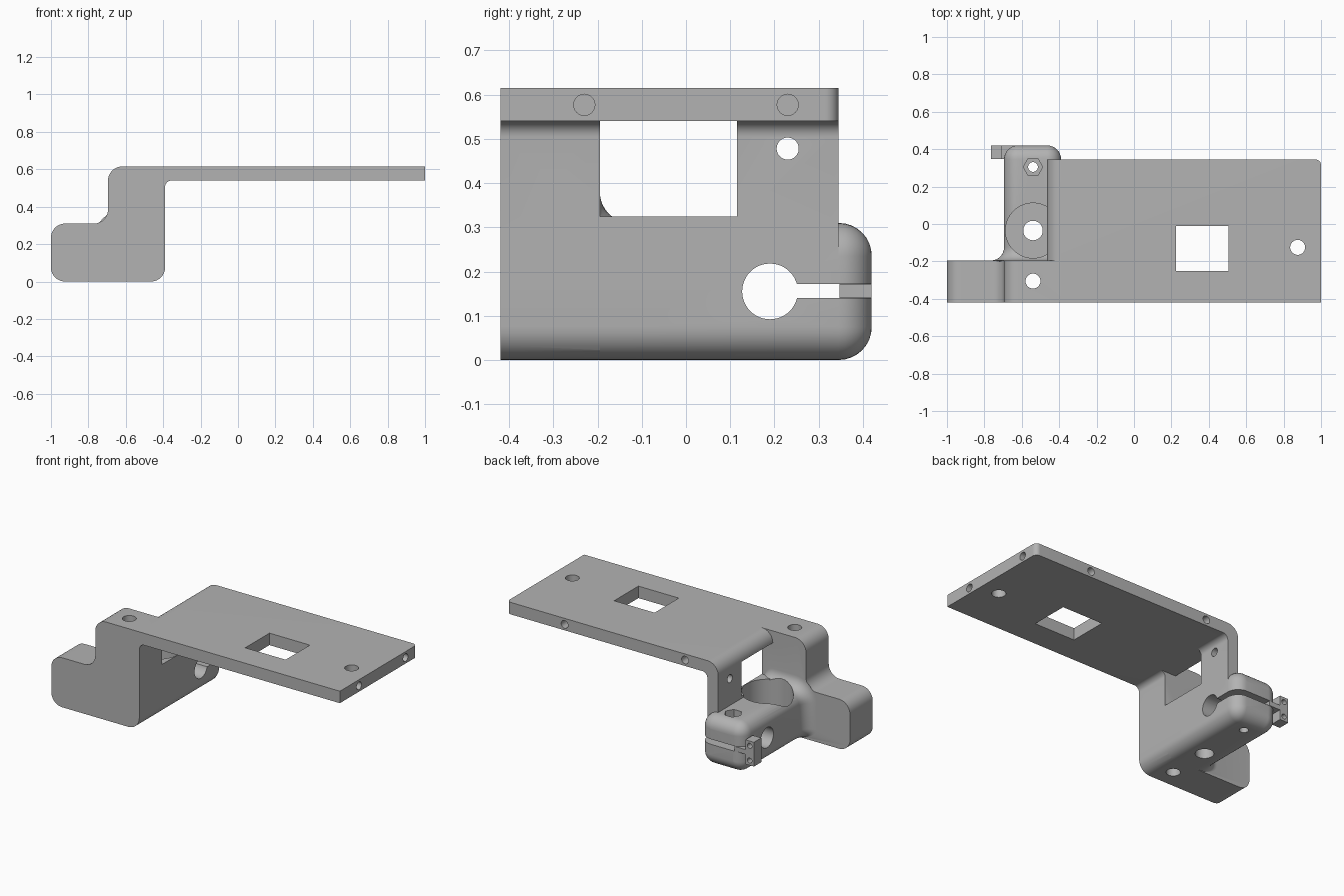
import bpy, bmesh
from math import sin, cos, pi, sqrt, radians
from mathutils import Vector, Matrix

cube = bpy.data.objects.get("Cube")
if cube:
    bpy.data.objects.remove(cube, do_unlink=True)

GREY = (0.45, 0.45, 0.45, 1)
plastic = bpy.data.materials.new("grey_plastic")
plastic.use_nodes = True
plastic.diffuse_color = GREY
plastic.node_tree.nodes["Principled BSDF"].inputs["Base Color"].default_value = GREY

R = 0.075  # shared edge radius
LEFT, WALL, RIGHT = -0.695, -0.465, -0.39
STEP, BACK, TOP = 0.31, 0.345, 0.615


def finish(name, bm):
    bmesh.ops.recalc_face_normals(bm, faces=bm.faces)
    mesh = bpy.data.meshes.new(name)
    bm.to_mesh(mesh)
    bm.free()
    mesh.materials.append(plastic)
    obj = bpy.data.objects.new(name, mesh)
    bpy.context.collection.objects.link(obj)
    return obj


def loft(name, rings):
    """Skin closed rings of equal length and cap both ends."""
    bm = bmesh.new()
    loops = [[bm.verts.new(p) for p in ring] for ring in rings]
    n = len(loops[0])
    for a, b in zip(loops, loops[1:]):
        for i in range(n):
            j = (i + 1) % n
            bm.faces.new((a[i], a[j], b[j], b[i]))
    bm.faces.new(loops[0])
    bm.faces.new(loops[-1])
    return finish(name, bm)


def rounded(corners, steps=8):
    """Fillet each (x, z, radius) corner of a polygon."""
    out = []
    for i, (x, z, r) in enumerate(corners):
        p = Vector((x, z))
        a = (Vector(corners[i - 1][:2]) - p).normalized()
        b = (Vector(corners[(i + 1) % len(corners)][:2]) - p).normalized()
        if not r:
            out.append(p)
            continue
        c = p + (a + b) * r
        out += [c - b * r * cos(t) - a * r * sin(t)
                for t in (k * pi / 2 / steps for k in range(steps + 1))]
    return out


def extrude(name, corners, y0, y1):
    pts = rounded(corners)
    return loft(name, [[(p.x, y, p.y) for p in pts] for y in (y0, y1)])


def box(name, x0, x1, y0, y1, z0, z1):
    return extrude(name, [(x0, z0, 0), (x1, z0, 0), (x1, z1, 0), (x0, z1, 0)], y0, y1)


def rod(name, centre, r, length, axis="Z", sides=40):
    bm = bmesh.new()
    turn = {"Z": Matrix(), "X": Matrix.Rotation(pi / 2, 4, "Y"),
            "Y": Matrix.Rotation(pi / 2, 4, "X")}[axis]
    if sides == 6:
        turn = turn @ Matrix.Rotation(pi / 2, 4, "Z")
    bmesh.ops.create_cone(bm, cap_ends=True, segments=sides, radius1=r, radius2=r,
                          depth=length, matrix=Matrix.Translation(centre) @ turn)
    return finish(name, bm)


def combine(target, other, operation):
    mod = target.modifiers.new(operation.lower(), "BOOLEAN")
    mod.operation, mod.solver, mod.object = operation, "EXACT", other
    bpy.context.view_layer.objects.active = target
    bpy.ops.object.modifier_apply(modifier=mod.name)
    bpy.data.objects.remove(other, do_unlink=True)


def cut(target, other):
    combine(target, other, "DIFFERENCE")


# Plate with its folded-down wall, then the window through the wall
bracket = extrude("mounting_bracket", [
    (WALL, 0.2, 0), (RIGHT, 0.2, 0), (RIGHT, 0.54, 0.035),
    (1, 0.54, 0), (1, TOP, 0), (WALL, TOP, R - 0.001)], -0.42, BACK)
cut(bracket, box("window", -0.5, -0.35, -0.195, 0.115, 0.325, 0.54))

# Rounded vertical corner at the far end of the plate
corner = box("corner_trim", 0.97, 1.1, BACK - 0.03, 0.5, 0.5, 0.7)
cut(corner, rod("corner_round", (0.97, BACK - 0.03, 0.6), 0.03, 0.3))
cut(bracket, corner)

# Stepped front block
block = extrude("front_block", [
    (-1, 0, R), (RIGHT, 0, R), (RIGHT, TOP, 0),
    (LEFT, TOP, R), (LEFT, STEP, R), (-1, STEP, R)], -0.42, -0.195)
combine(bracket, block, "UNION")


def arm_ring(y, grow):
    """Rounded rectangle, flared only up and to the outer side."""
    ring = []
    centres = [(RIGHT - R, STEP - R), (LEFT + R, STEP - R), (LEFT + R, R), (RIGHT - R, R)]
    for q, (cx, cz) in enumerate(centres):
        for k in range(9):
            t = (q + k / 8) * pi / 2
            nx, nz = cos(t), sin(t)
            gx = min(nx, 0) if grow > 0 else nx
            gz = max(nz, 0) if grow > 0 else nz
            ring.append((cx + R * nx + grow * gx, y, cz + R * nz + grow * gz))
    return ring


# Clamp arm: flares into the block, rounded on its far end
F = 0.07
rings = [arm_ring(-0.25, -0.02)]
for k in range(9):
    t = k / 8 * pi / 2
    rings.append(arm_ring(-0.195 + F * (1 - cos(t)), F * (1 - sin(t))))
for k in range(9):
    t = k / 8 * pi / 2
    rings.append(arm_ring(BACK + R * sin(t), -R * 0.99 * (1 - cos(t))))
combine(bracket, loft("clamp_arm", rings), "UNION")

# Screw holes, counterbore and nut trap along the arm
X = -0.54
cut(bracket, rod("counterbore", (X, -0.035, 0.315), 0.147, 0.43, sides=64))
cut(bracket, rod("centre_hole", (X, -0.035, 0.1), 0.052, 0.4))
cut(bracket, rod("front_hole", (X, -0.305, 0.3), 0.04, 1))
cut(bracket, rod("clamp_screw_hole", (X, 0.305, 0.2), 0.026, 0.6))
cut(bracket, rod("nut_trap", (X, 0.305, 0.3), 0.052, 0.1, sides=6))

# Rod clamp bore with its slit, and the wall hole
cut(bracket, rod("clamp_bore", (X, 0.19, 0.155), 0.063, 0.6, "X", 48))
cut(bracket, box("clamp_slit", -0.8, -0.3, 0.2, 0.5, 0.14, 0.172))
cut(bracket, rod("wall_hole", (-0.43, 0.23, 0.478), 0.025, 0.2, "X"))

# Plate openings and blind holes in its edges
cut(bracket, box("plate_opening", 0.225, 0.505, -0.25, -0.01, 0.4, 0.8))
cut(bracket, rod("plate_hole", (0.875, -0.125, 0.58), 0.04, 0.3))
for y in (-0.23, 0.23):
    cut(bracket, rod("end_hole", (1, y, 0.577), 0.024, 0.24, "X", 24))
for x in (-0.235, 0.6):
    cut(bracket, rod("edge_hole", (x, BACK, 0.577), 0.024, 0.24, "Y", 24))

# Small T-shaped tab plugging the outer end of the slit
tab = box("slit_tab", -0.765, -0.705, 0.347, 0.42, 0.08, 0.232)
combine(tab, box("tab_neck", -0.72, -0.63, 0.347, 0.42, 0.141, 0.171), "UNION")
for z in (0.11, 0.202):
    cut(tab, rod("tab_hole", (-0.735, 0.38, z), 0.016, 0.3, "Y", 20))

# Smooth the rounded edges, keep the machined ones crisp
for obj in (bracket, tab):
    bpy.ops.object.select_all(action="DESELECT")
    obj.select_set(True)
    bpy.context.view_layer.objects.active = obj
    bpy.ops.object.shade_smooth_by_angle(angle=radians(30))
